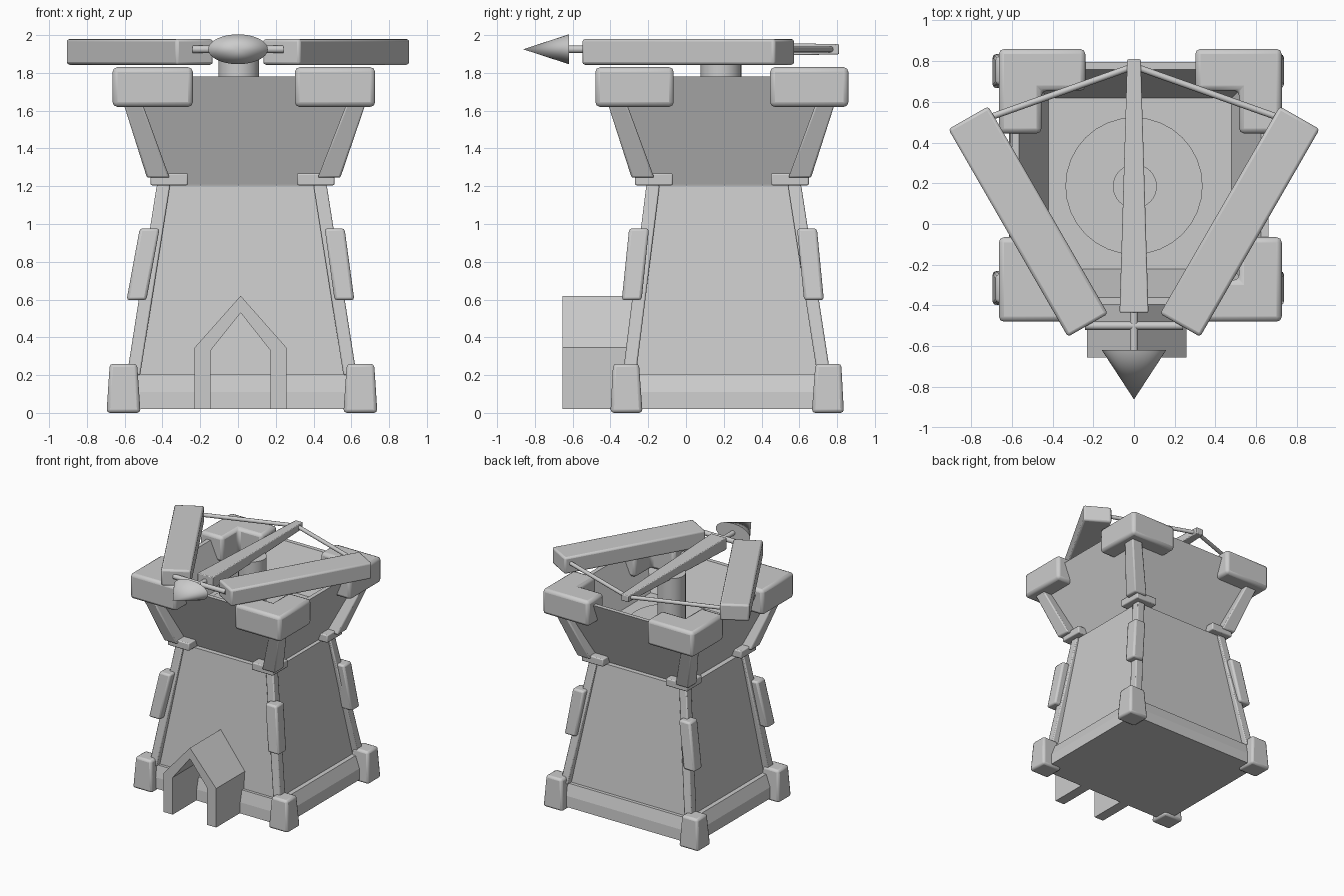
import bpy, bmesh, math
from mathutils import Vector

if "Cube" in bpy.data.objects:
    bpy.data.objects.remove(bpy.data.objects["Cube"])

CX, CY = 0.025, 0.2


def finish(name, bm, bevel=0.0, smooth=False):
    bmesh.ops.recalc_face_normals(bm, faces=bm.faces)
    me = bpy.data.meshes.new(name)
    bm.to_mesh(me)
    bm.free()
    ob = bpy.data.objects.new(name, me)
    bpy.context.collection.objects.link(ob)
    if bevel:
        mod = ob.modifiers.new("bevel", 'BEVEL')
        mod.width, mod.segments = bevel, 2
    if smooth or bevel:
        bpy.ops.object.select_all(action='DESELECT')
        bpy.context.view_layer.objects.active = ob
        ob.select_set(True)
        bpy.ops.object.shade_smooth_by_angle(angle=math.radians(35))
    return ob


def loft(name, rings, bevel=0.0):
    """Skin a stack of rectangles (x0, x1, y0, y1, z), capping both ends."""
    bm = bmesh.new()
    loops = [[bm.verts.new(p) for p in ((a, c, z), (b, c, z), (b, d, z), (a, d, z))]
             for a, b, c, d, z in rings]
    for lo, hi in zip(loops, loops[1:]):
        for i in range(4):
            j = (i + 1) % 4
            bm.faces.new((lo[i], lo[j], hi[j], hi[i]))
    bm.faces.new(loops[0])
    bm.faces.new(loops[-1])
    return finish(name, bm, bevel)


def rect(hx, hy, z, cx=CX, cy=CY):
    return (cx - hx, cx + hx, cy - hy, cy + hy, z)


def corners(name, levels, bevel):
    """One block per tower corner; level = (outer half x, half y, thick x, thick y, z, cx, cy)."""
    for sx in (-1, 1):
        for sy in (-1, 1):
            rings = []
            for hx, hy, tx, ty, z, cx, cy in levels:
                xs = sorted((cx + sx * hx, cx + sx * (hx - tx)))
                ys = sorted((cy + sy * hy, cy + sy * (hy - ty)))
                rings.append((*xs, *ys, z))
            loft(name, rings, bevel)


def prism(name, pts, axis, a, b, bevel=0.0):
    """Extrude a 2D outline along z or y."""
    bm = bmesh.new()
    co = [(p, q, a) if axis == 'z' else (p, a, q) for p, q in pts]
    face = bm.faces.new([bm.verts.new(c) for c in co])
    res = bmesh.ops.extrude_face_region(bm, geom=[face])
    d = Vector((0, 0, b - a)) if axis == 'z' else Vector((0, b - a, 0))
    bmesh.ops.translate(bm, vec=d, verts=[v for v in res['geom'] if isinstance(v, bmesh.types.BMVert)])
    return finish(name, bm, bevel)


def rod(name, p, q, r1, r2=None, segs=12, squash=1.0):
    p, q = Vector(p), Vector(q)
    bm = bmesh.new()
    bmesh.ops.create_cone(bm, cap_ends=True, segments=segs, radius1=r1,
                          radius2=r1 if r2 is None else r2, depth=(q - p).length)
    bmesh.ops.rotate(bm, verts=bm.verts, matrix=(q - p).to_track_quat('Z', 'Y').to_matrix())
    bmesh.ops.scale(bm, verts=bm.verts, vec=(1, 1, squash))
    bmesh.ops.translate(bm, verts=bm.verts, vec=(p + q) / 2)
    return finish(name, bm, smooth=True)


# Tapered tower body and stepped base trim
loft("tower_body", [rect(0.575, 0.525, 0.02, 0.02, 0.215), rect(0.43, 0.39, 1.205, 0.02, 0.2)])
loft("base_trim", [rect(0.635, 0.56, 0.02, 0.02, 0.217), rect(0.63, 0.555, 0.11, 0.02, 0.217),
                   rect(0.59, 0.53, 0.205, 0.02, 0.215)])

# Flared upper storey with a sunken floor
loft("upper_storey", [rect(0.40, 0.36, 1.21), rect(0.63, 0.595, 1.78, 0.03),
                      rect(0.595, 0.56, 1.78, 0.03), rect(0.45, 0.42, 1.45, 0.03)])

# Corner pieces from bottom to top
corners("corner_foot", [(0.717, 0.618, 0.18, 0.17, 0.0, 0.021, 0.218),
                        (0.70, 0.604, 0.145, 0.137, 0.26, 0.021, 0.218)], 0.018)
corners("lower_post", [(0.608, 0.55, 0.07, 0.07, 0.2, 0.02, 0.215),
                       (0.45, 0.41, 0.07, 0.07, 1.205, 0.02, 0.2)], 0.008)
corners("post_guard", [(0.603, 0.535, 0.105, 0.105, 0.597, 0.013, 0.195),
                       (0.542, 0.497, 0.105, 0.105, 0.977, 0.022, 0.196)], 0.015)
corners("corner_ledge", [(0.487, 0.46, 0.198, 0.2, 1.205, 0.024, 0.19),
                         (0.487, 0.46, 0.198, 0.2, 1.268, 0.024, 0.19)], 0.008)
corners("upper_post", [(0.512, 0.475, 0.12, 0.12, 1.245, 0.03, 0.187),
                       (0.645, 0.605, 0.1, 0.1, 1.65, 0.035, 0.187)], 0.01)

# L-shaped battlements
for sx in (-1, 1):
    for sy in (-1, 1):
        ell = [(0.695, 0.67), (0.27, 0.67), (0.27, 0.465), (0.485, 0.465), (0.485, 0.255), (0.695, 0.255)]
        prism("battlement", [(0.031 + sx * x, 0.19 + sy * y) for x, y in ell], 'z', 1.62, 1.83, 0.025)

# Pointed doorway porch
prism("doorway_porch", [(-0.23, 0.02), (-0.23, 0.345), (0.014, 0.62), (0.257, 0.345), (0.257, 0.02),
                        (0.172, 0.02), (0.172, 0.33), (0.014, 0.53), (-0.145, 0.33), (-0.145, 0.02)],
      'y', -0.655, -0.22)

# Turntable and pivot
rod("turntable", (0, 0.187, 1.44), (0, 0.187, 1.49), 0.337, segs=32)
rod("pivot", (0.004, 0.185, 1.45), (0.004, 0.185, 1.9), 0.108, segs=32)

# Crossbow arms and strings
ZB = 1.925
for s in (-1, 1):
    arm = [(0.912, 0.466), (0.716, 0.578), (0.128, -0.441), (0.325, -0.554)]
    prism("bow_arm", [(s * x, y) for x, y in arm], 'z', 1.843, 1.98, 0.015)
    rod("bow_string", (s * 0.72, 0.52, ZB), (0, 0.775, ZB), 0.016)

# Tapered stock, cross tie, bolt shaft and flattened bolt head
bm = bmesh.new()
ends = [[bm.verts.new((x * w, y, ZB + z * h)) for x, z in ((-1, -1), (1, -1), (1, 1), (-1, 1))]
        for y, w, h in ((-0.435, 0.071, 0.05), (0.81, 0.033, 0.027))]
for i in range(4):
    bm.faces.new((ends[0][i - 1], ends[0][i], ends[1][i], ends[1][i - 1]))
bm.faces.new(ends[0])
bm.faces.new(ends[1])
finish("stock", bm, 0.006)
rod("cross_tie", (-0.24, -0.5, ZB), (0.24, -0.5, ZB), 0.02)
rod("bolt_shaft", (0, -0.3, ZB), (0, -0.65, ZB), 0.02)
rod("bolt_head", (0, -0.62, ZB), (0, -0.862, ZB), 0.158, 0.0, 32, 0.5)
